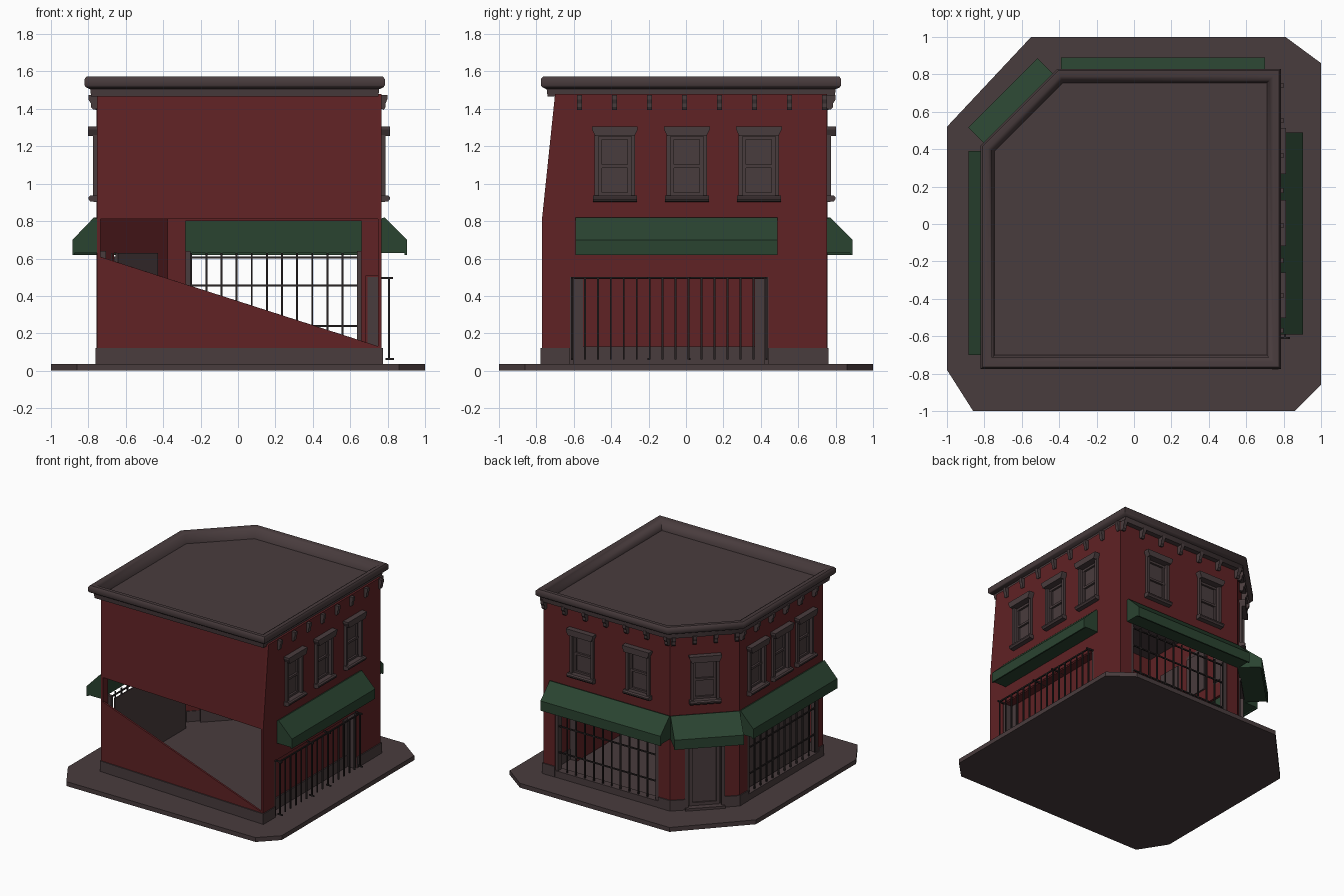
import bpy, bmesh, math
from mathutils import Vector

if "Cube" in bpy.data.objects:
    bpy.data.objects.remove(bpy.data.objects["Cube"])

def material(name, rgb):
    m = bpy.data.materials.new(name)
    m.diffuse_color = (*rgb, 1)
    m.use_nodes = True
    m.node_tree.nodes["Principled BSDF"].inputs["Base Color"].default_value = m.diffuse_color
    return m

RED = material("brick_red", (0.117, 0.016, 0.018))
GREY = material("warm_grey", (0.066, 0.045, 0.047))
GREEN = material("awning_green", (0.023, 0.057, 0.030))
DARK = material("iron_dark", (0.022, 0.017, 0.017))

# Wall frames: origin, direction along the wall, outward direction
S = math.sqrt(0.5)
FRONT = (Vector((0.0065, -0.735, 0)), Vector((0.9989, -0.0459, 0)), Vector((-0.0459, -0.9989, 0)))
RIGHT = (Vector((0.768, 0, 0)), Vector((0, 1, 0)), Vector((1, 0, 0)))
BACK = (Vector((0, 0.755, 0)), Vector((1, 0, 0)), Vector((0, 1, 0)))
LEFT = (Vector((-0.755, 0, 0)), Vector((0, 1, 0)), Vector((-1, 0, 0)))
CORNER = (Vector((-0.57, 0.57, 0)), Vector((S, S, 0)), Vector((-S, S, 0)))

def at(f, u, d, z):
    return f[0] + f[1] * u + f[2] * d + Vector((0, 0, z))

def make(name, rings, mat, smooth=False):
    """Skin a list of equal closed rings, capping both ends."""
    bm = bmesh.new()
    vs = [[bm.verts.new(p) for p in r] for r in rings]
    n = len(vs[0])
    for a, b in zip(vs, vs[1:]):
        for i in range(n):
            bm.faces.new((a[i], a[(i + 1) % n], b[(i + 1) % n], b[i]))
    bm.faces.new(vs[0][::-1])
    bm.faces.new(vs[-1])
    bmesh.ops.recalc_face_normals(bm, faces=bm.faces)
    me = bpy.data.meshes.new(name)
    bm.to_mesh(me)
    bm.free()
    me.materials.append(mat)
    ob = bpy.data.objects.new(name, me)
    bpy.context.collection.objects.link(ob)
    bpy.ops.object.select_all(action='DESELECT')
    ob.select_set(True)
    bpy.context.view_layer.objects.active = ob
    if smooth:
        bpy.ops.object.shade_smooth_by_angle(angle=math.radians(50))
    return ob

def plate(name, f, pts, d0, d1, mat):
    """Outline in (along, height), thickened through the wall."""
    return make(name, [[at(f, u, d, z) for u, z in pts] for d in (d0, d1)], mat)

def box(name, f, u0, u1, z0, z1, d0, d1, mat):
    return plate(name, f, [(u0, z0), (u1, z0), (u1, z1), (u0, z1)], d0, d1, mat)

def moulding(name, f, prof, u0, u1, mat):
    """Profile in (out, height), run along the wall."""
    return make(name, [[at(f, u, d, z) for d, z in prof] for u in (u0, u1)], mat)

# Pavement slab
slab = [(-1, -0.78), (-0.86, -1), (0.86, -1), (1, -0.86), (1, 0.86), (0.81, 1), (-0.55, 1), (-1, 0.52)]
make("pavement", [[Vector((x, y, z)) for x, y in slab] for z in (0, 0.036)], GREY)

# Upper windows
def window(f, c):
    box("window_pane", f, c - 0.10, c + 0.10, 0.925, 1.26, -0.035, -0.022, GREY)
    for s in (-1, 1):
        u0, u1 = sorted((c + s * 0.085, c + s * 0.108))
        box("window_jamb", f, u0, u1, 0.93, 1.26, -0.022, 0.02, GREY)
        u0, u1 = sorted((c + s * 0.068, c + s * 0.085))
        box("window_stile", f, u0, u1, 0.94, 1.25, -0.022, -0.008, GREY)
    for z in (0.935, 1.085, 1.235):
        box("window_rail", f, c - 0.085, c + 0.085, z, z + 0.018, -0.022, -0.006, GREY)
    moulding("window_sill", f, [(-0.02, 0.90), (0.035, 0.905), (0.045, 0.918), (0.045, 0.928), (0.035, 0.937),
                                (-0.02, 0.937)], c - 0.118, c + 0.118, GREY)
    plate("window_hood", f, [(c - 0.105, 1.255), (c + 0.105, 1.255), (c + 0.122, 1.29), (c + 0.122, 1.305),
                             (c - 0.122, 1.305), (c - 0.122, 1.29)], -0.02, 0.046, GREY)

# Walls with a ground floor opening and cut upper windows
TOP = 1.48
def wall(name, f, a, b, o0, o1, oz, a_top, centres):
    pts = [(a, 0.03), (o0, 0.03), (o0, oz), (o1, oz), (o1, 0.03), (b, 0.03), (b, TOP), (a_top, TOP), (a, 0.81)]
    cutters = [box("cutter", f, c - 0.09, c + 0.09, 0.93, 1.26, -0.1, 0.1, GREY) for c in centres]
    ob = plate(name, f, pts, -0.02, 0, RED)
    for cutter in cutters:
        cutter.hide_render = True
        mod = ob.modifiers.new("window_hole", 'BOOLEAN')
        mod.operation, mod.solver, mod.object = 'DIFFERENCE', 'EXACT', cutter
        bpy.ops.object.modifier_apply(modifier=mod.name)
        bpy.data.objects.remove(cutter)
    for c in centres:
        window(f, c)

wall("right_wall", RIGHT, -0.77, 0.755, -0.62, 0.44, 0.50, -0.70, (-0.38, 0.005, 0.39))
wall("left_wall", LEFT, -0.70, 0.385, -0.64, 0.28, 0.80, -0.70, (-0.45, -0.14, 0.17))
wall("back_wall", BACK, -0.385, 0.765, -0.28, 0.66, 0.80, -0.385, (-0.10, 0.41))
wall("corner_wall", CORNER, -0.262, 0.262, -0.15, 0.15, 0.63, -0.262, (0,))

# Front wall: twisted upper half, sloping lower half with an open gap
def twisted(d):
    return [Vector((-0.755, -0.70 + d, 0.81)), Vector((0.768, -0.77 + d, 0.81)),
            Vector((0.762, -0.70 + d, TOP)), Vector((-0.755, -0.70 + d, TOP))]
make("front_wall_upper", [twisted(0), twisted(0.015)], RED)
plate("front_wall_lower", FRONT, [(-0.762, 0.03), (0.762, 0.03), (0.762, 0.125), (-0.762, 0.615)], -0.015, 0, RED)

# Stone plinth
for f, runs in ((FRONT, [(-0.765, 0.768)]), (RIGHT, [(-0.775, -0.62), (0.44, 0.76)]),
                (LEFT, [(-0.70, -0.64), (0.28, 0.387)]), (BACK, [(-0.387, -0.28), (0.66, 0.772)]),
                (CORNER, [(-0.265, -0.15), (0.15, 0.265)])):
    for a, b in runs:
        box("plinth", f, a, b, 0.03, 0.122, -0.025, 0.008, GREY)

# Recessed panel, frame and reveals of the right ground floor window
box("right_recess_panel", RIGHT, -0.62, 0.44, 0.03, 0.51, -0.085, -0.075, RED)
box("right_recess_base", RIGHT, -0.62, 0.44, 0.03, 0.13, -0.075, -0.065, GREY)
for u0, u1 in ((-0.62, -0.55), (0.37, 0.44)):
    box("right_recess_frame", RIGHT, u0, u1, 0.13, 0.49, -0.075, -0.068, GREY)
for u in (-0.62, 0.42):
    box("right_recess_side", RIGHT, u, u + 0.02, 0.03, 0.50, -0.075, -0.004, GREY)
box("right_recess_top", RIGHT, -0.62, 0.44, 0.49, 0.51, -0.075, -0.004, RED)

# Sills and side trims of the open shop windows
for f, a, b in ((BACK, -0.28, 0.66), (LEFT, -0.64, 0.28)):
    box("shop_sill", f, a, b, 0.03, 0.09, -0.06, 0.006, GREY)
    for u in (a, b - 0.025):
        box("shop_trim", f, u, u + 0.025, 0.06, 0.64, -0.05, -0.003, GREY)
box("left_recess_panel", LEFT, -0.64, 0.28, 0.03, 0.63, -0.085, -0.075, GREY)

# Iron bars
T = 0.005
def bars(f, a, b, n, z0, z1, d, rails):
    for i in range(n):
        u = a + (b - a) * i / (n - 1)
        box("window_bar", f, u - T, u + T, z0, z1, d - T, d + T, DARK)
    for z in rails:
        box("bar_rail", f, a, b, z - T, z + T, d - T, d + T, DARK)

bars(RIGHT, -0.61, 0.43, 16, 0.06, 0.50, 0.04, (0.497,))
for u in (-0.61, -0.2, 0.02, 0.43):
    box("bar_tie", RIGHT, u - T, u + T, 0.49, 0.502, -0.07, 0.06, DARK)
    box("bar_foot", RIGHT, u - T, u + T, 0.058, 0.068, 0.02, 0.065, DARK)
bars(BACK, -0.25, 0.64, 12, 0.06, 0.63, -0.012, (0.24, 0.455, 0.605))
bars(LEFT, -0.61, 0.25, 12, 0.06, 0.63, -0.012, (0.24, 0.455, 0.605))

# Awnings
for name, f, a, b, out in (("right", RIGHT, -0.59, 0.49, 0.135), ("left", LEFT, -0.70, 0.39, 0.13),
                           ("back", BACK, -0.39, 0.70, 0.135), ("corner", CORNER, -0.262, 0.262, 0.185)):
    prof = [(0, 0.63), (0, 0.815), (0.015, 0.82), (out, 0.70), (out, 0.62), (out - 0.012, 0.62), (out - 0.012, 0.63)]
    moulding(name + "_awning", f, prof, a, b, GREEN)

# Corner door
box("door", CORNER, -0.15, 0.15, 0.03, 0.63, -0.05, -0.03, GREY)
for u in (-0.15, 0.125):
    box("door_jamb", CORNER, u, u + 0.025, 0.036, 0.61, -0.04, 0.01, GREY)
box("door_head", CORNER, -0.15, 0.15, 0.585, 0.61, -0.04, 0.015, GREY)
for u in (-0.115, 0.09):
    box("door_stile", CORNER, u, u + 0.025, 0.04, 0.58, -0.03, -0.018, GREY)
for z in (0.05, 0.55):
    box("door_rail", CORNER, -0.09, 0.09, z, z + 0.03, -0.03, -0.018, GREY)
box("door_step", CORNER, -0.15, 0.15, 0.03, 0.055, -0.03, 0.03, GREY)

# Cornice brackets
def brackets(f, a, b, n, out):
    prof = [(0, 1.475), (out, 1.475), (out, 1.45), (out * 0.7, 1.43), (out * 0.7, 1.41), (out * 0.4, 1.395), (0, 1.40)]
    for i in range(n):
        u = a + (b - a) * i / (n - 1)
        moulding("cornice_bracket", f, prof, u - 0.014, u + 0.014, GREY)

brackets(RIGHT, -0.57, 0.74, 8, 0.03)
brackets(LEFT, -0.57, 0.37, 6, 0.045)
brackets(BACK, -0.37, 0.75, 7, 0.045)
brackets(CORNER, -0.24, 0.24, 4, 0.045)

# Cornice ring and sunken roof deck
outline = [Vector(p) for p in ((-0.82, -0.775), (0.785, -0.775), (0.785, 0.83), (-0.41, 0.83), (-0.82, 0.42))]
def inset(d, z):
    ring = []
    for i, p in enumerate(outline):
        e0 = (p - outline[i - 1]).normalized()
        e1 = (outline[(i + 1) % len(outline)] - p).normalized()
        n0, n1 = Vector((-e0.y, e0.x)), Vector((-e1.y, e1.x))
        q = p + (n0 + n1) * (d / (1 + n0.dot(n1)))
        ring.append(Vector((q.x, q.y, z)))
    return ring

profile = [(0.09, 1.465), (0.035, 1.465), (0.03, 1.505), (0.008, 1.515), (0, 1.525), (0, 1.56),
           (0.01, 1.572), (0.04, 1.572), (0.06, 1.56), (0.075, 1.49)]
make("cornice_and_roof", [inset(d, z) for d, z in profile], GREY, smooth=True)
